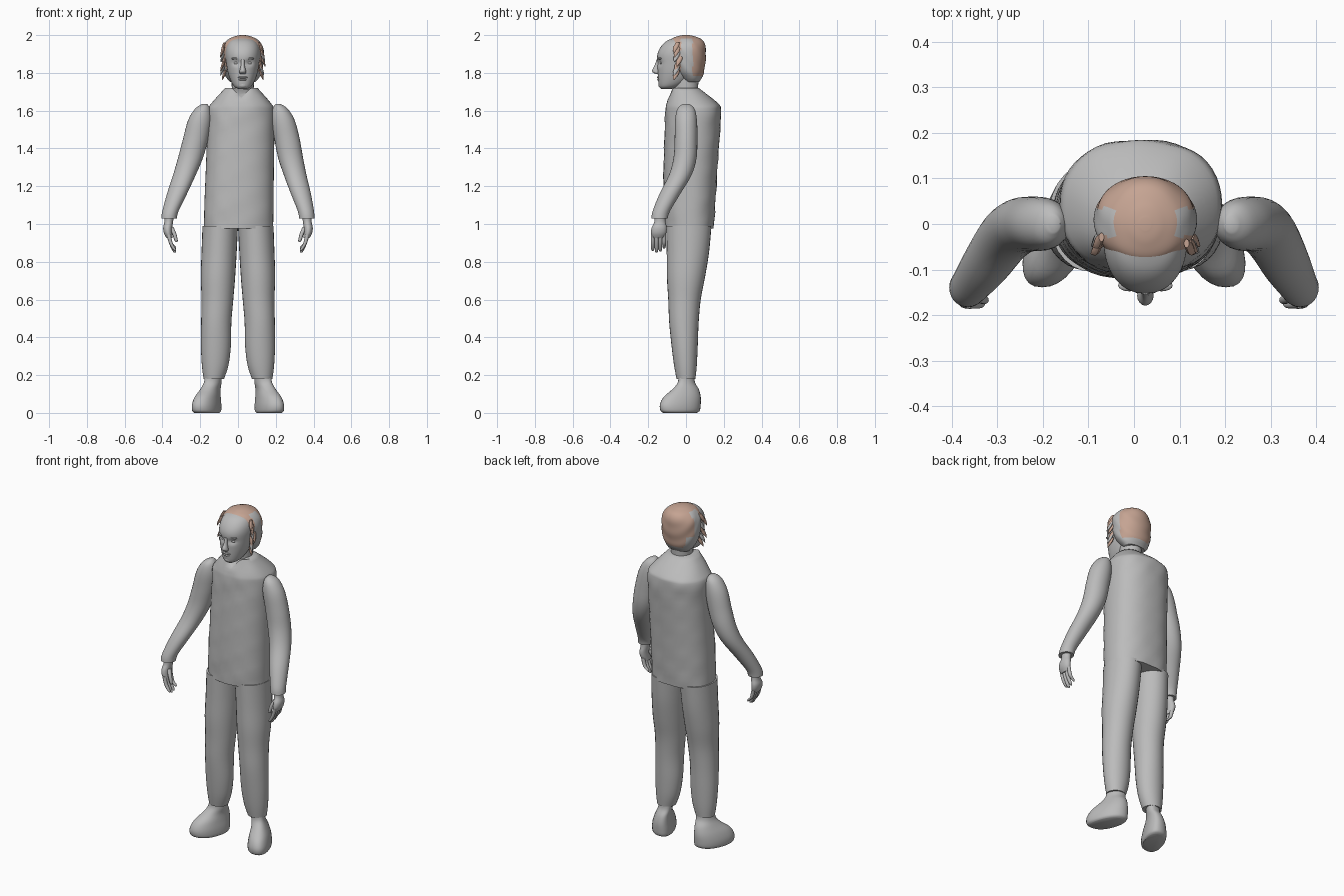
import bpy, bmesh, math, random
from mathutils import Vector

random.seed(4)
if "Cube" in bpy.data.objects:
    bpy.data.objects.remove(bpy.data.objects["Cube"])


def material(name, rgb):
    m = bpy.data.materials.new(name)
    m.use_nodes = True
    m.diffuse_color = (*rgb, 1)
    m.node_tree.nodes["Principled BSDF"].inputs["Base Color"].default_value = (*rgb, 1)
    return m


GREY = material("plain grey", (0.5, 0.5, 0.5))
TAN = material("hair tan", (0.56, 0.37, 0.29))
parts = []
HEAD_X = 0.025


def finish(name, bm, mats):
    bmesh.ops.recalc_face_normals(bm, faces=bm.faces)
    mesh = bpy.data.meshes.new(name)
    bm.to_mesh(mesh)
    bm.free()
    obj = bpy.data.objects.new(name, mesh)
    bpy.context.collection.objects.link(obj)
    for m in mats:
        mesh.materials.append(m)
    parts.append(obj)
    return obj


def spline(rows, steps):
    """Catmull-Rom interpolation through rows of numbers."""
    rows = [Vector(r) for r in rows]
    out = []
    for i in range(len(rows) - 1):
        a, b = rows[max(i - 1, 0)], rows[i]
        c, d = rows[i + 1], rows[min(i + 2, len(rows) - 1)]
        for k in range(steps):
            t = k / steps
            out.append(b + (c - a) * (t / 2) + (a * 2 - b * 5 + c * 4 - d) * (t * t / 2)
                       + (b * 3 - a - c * 3 + d) * (t ** 3 / 2))
    return out + [rows[-1]]


def loft(name, rings, sides=28, steps=4, power=2.0, shear=0, mats=(GREY,), warp=None):
    """Skin level rings, each given as x, y, z, half width, half depth."""
    bm = bmesh.new()
    loops = []
    for x, y, z, rx, ry in spline(rings, steps):
        loop = []
        for k in range(sides):
            a = 2 * math.pi * k / sides
            c, s = math.cos(a), math.sin(a)
            px = math.copysign(abs(c) ** (2 / power), c) * rx
            py = math.copysign(abs(s) ** (2 / power), s) * ry
            p = Vector((x + px + shear * py, y + py, z))
            loop.append(bm.verts.new(warp(p) if warp else p))
        loops.append(loop)
    for lo, hi in zip(loops, loops[1:]):
        for k in range(sides):
            j = (k + 1) % sides
            bm.faces.new((lo[k], lo[j], hi[j], hi[k]))
    bm.faces.new(loops[0])
    bm.faces.new(loops[-1])
    return finish(name, bm, mats)


def ball(name, centre, size, mat=GREY):
    bm = bmesh.new()
    bmesh.ops.create_uvsphere(bm, u_segments=16, v_segments=10, radius=1)
    bmesh.ops.scale(bm, vec=size, verts=bm.verts)
    bmesh.ops.translate(bm, vec=centre, verts=bm.verts)
    return finish(name, bm, (mat,))


# Tunic, with the collar dipping to a small V at the throat
def tunic_shape(p):
    if p.z > 1.66 and p.y < 0:
        p.z -= max(0, 0.05 - abs(p.x - 0.018)) * (p.z - 1.66) / 0.06
    p.y += 0.0025 * math.sin(p.z * 43 + p.x * 17) * math.cos(p.x * 40)
    return p


loft("tunic", [(.003, .015, .975, .183, .132), (.005, .017, 1.1, .183, .138),
               (.01, .024, 1.3, .18, .143), (.015, .034, 1.5, .178, .147),
               (.015, .038, 1.6, .177, .147), (.017, .032, 1.64, .157, .135),
               (.018, -.005, 1.72, .086, .074)], sides=48, power=2.3, warp=tunic_shape)
loft("neck", [(.022, .0, 1.6, .06, .06), (.025, .0, 1.7, .058, .063),
              (.025, .0, 1.8, .06, .068)])

# Limbs, made once per side
for side, label in ((1, "left"), (-1, "right")):
    def place(p, s=side):
        shift = 0.018 * min(1, max(0, (p.z - 1.05) / 0.4))
        return Vector((s * p.x + shift, p.y, p.z))

    loft(label + "_sleeve", [
        (.365, -.14, 1.03, .041, .043), (.358, -.13, 1.07, .043, .046),
        (.328, -.085, 1.16, .053, .055), (.293, -.03, 1.26, .06, .06),
        (.265, -.005, 1.35, .066, .061), (.242, 0, 1.45, .067, .06),
        (.22, 0, 1.55, .062, .058), (.205, 0, 1.61, .04, .045),
        (.195, 0, 1.635, .014, .018)], warp=place)
    loft(label + "_trouser_leg", [
        (.128, .0, .18, .054, .05), (.121, -.003, .25, .07, .06),
        (.117, -.007, .35, .079, .069), (.115, -.011, .48, .08, .078),
        (.109, -.008, .6, .084, .086), (.106, 0, .72, .091, .101),
        (.1, .01, .85, .093, .112), (.094, .015, .99, .094, .12)], warp=place)
    loft(label + "_shoe", [
        (.165, -.032, 0, .058, .088), (.166, -.031, .012, .066, .104),
        (.166, -.03, .045, .066, .108), (.16, -.02, .085, .058, .098),
        (.146, -.002, .125, .047, .07), (.134, .002, .16, .043, .046),
        (.13, .002, .2, .042, .042)], shear=-.33, power=2.3, warp=place)
    # Hand: palm, four curled fingers and a thumb
    loft(label + "_palm", [
        (.362, -.148, .925, .016, .03), (.37, -.145, .95, .022, .04),
        (.372, -.142, .98, .024, .04), (.367, -.138, 1.01, .023, .03),
        (.365, -.138, 1.045, .026, .028)], sides=20, warp=place)
    for i in range(4):
        y = -.176 + i * .02
        drop = (.01, 0, .006, .022)[i]
        loft(f"{label}_finger_{i + 1}", [
            (.332, y, .848 + drop, .004, .004), (.338, y, .858 + drop, .009, .009),
            (.356, y, .9, .01, .0105), (.367, y, .945, .011, .011)],
            sides=10, warp=place)
    loft(label + "_thumb", [
        (.325, -.168, .905, .004, .004), (.328, -.167, .915, .009, .009),
        (.338, -.163, .95, .011, .011), (.355, -.15, .985, .013, .014)],
        sides=10, warp=place)


# Head, with shallow eye sockets pressed into the face
def face_shape(p):
    if p.y < -.06:
        for s in (-1, 1):
            d = math.hypot((p.x - HEAD_X - s * .034) / .02, (p.z - 1.853) / .014)
            p.y += .012 * math.exp(-d * d)
    return p


loft("head", [(HEAD_X, -.105, 1.715, .024, .026), (HEAD_X, -.088, 1.728, .045, .054),
              (HEAD_X, -.068, 1.755, .062, .079), (HEAD_X, -.05, 1.8, .078, .1),
              (HEAD_X, -.04, 1.85, .087, .112), (HEAD_X, -.034, 1.9, .092, .117),
              (HEAD_X, -.03, 1.94, .086, .102), (HEAD_X, -.025, 1.97, .066, .075),
              (HEAD_X, -.02, 1.99, .025, .03)], sides=56, steps=6, power=2.15, warp=face_shape)
loft("nose", [(HEAD_X, -.148, 1.793, .012, .008), (HEAD_X, -.157, 1.802, .018, .018),
              (HEAD_X, -.158, 1.815, .016, .021), (HEAD_X, -.151, 1.84, .01, .015),
              (HEAD_X, -.147, 1.872, .009, .008)], sides=16)
ball("chin", (HEAD_X, -.127, 1.735), (.026, .019, .017))
ball("upper_lip", (HEAD_X, -.146, 1.776), (.026, .009, .0055))
ball("lower_lip", (HEAD_X, -.143, 1.764), (.022, .01, .006))
for s, label in ((1, "left"), (-1, "right")):
    ball(label + "_eye", (HEAD_X + s * .034, -.127, 1.852), (.014, .011, .008))
    ball(label + "_brow", (HEAD_X + s * .035, -.135, 1.876), (.025, .013, .007))

# Hair cap, with bare patches at the temples and nape
hair = loft("hair", [(HEAD_X, .032, 1.752, .066, .038), (HEAD_X, .027, 1.775, .086, .058),
                     (HEAD_X, .018, 1.81, .103, .078), (HEAD_X, .01, 1.87, .112, .094),
                     (HEAD_X, .004, 1.935, .108, .1), (HEAD_X, .002, 1.975, .08, .083),
                     (HEAD_X, 0, 1.994, .04, .045), (HEAD_X, 0, 2.0, .012, .014)],
            sides=64, steps=7, mats=(TAN, GREY),
            warp=lambda p: p + Vector((p.x - HEAD_X, p.y, 0)) * .012 * math.sin(p.z * 70 + p.y * 90))
for f in hair.data.polygons:
    x, y, z = f.center
    temple = abs(x - HEAD_X) > .066 and -.028 < y < .035 and z < 1.982
    nape = z < 1.785 and y > -.02
    behind_ear = x < -.03 and -.03 < y < .075 and z < 1.85
    f.material_index = int(temple or nape or behind_ear)

# Loose locks framing the face
for s, label in ((1, "left"), (-1, "right")):
    for i in range(7):
        z = 1.79 + i * .024
        out = .1 + random.uniform(0, .014)
        y = -.045 + random.uniform(-.012, .012)
        mat = GREY if i % 3 == 1 else TAN
        loft(f"{label}_lock_{i + 1}", [
            (HEAD_X + s * (out + .006), y - .01, z - .028, .002, .002),
            (HEAD_X + s * (out - .004), y, z, .008, .014),
            (HEAD_X + s * (out - .012), y + .012, z + .026, .006, .01)],
            sides=8, steps=3, mats=(mat,))

# Smooth shading that keeps hems and soles crisp
bpy.ops.object.select_all(action="DESELECT")
for obj in parts:
    obj.select_set(True)
bpy.context.view_layer.objects.active = parts[0]
bpy.ops.object.shade_smooth_by_angle(angle=math.radians(50))
